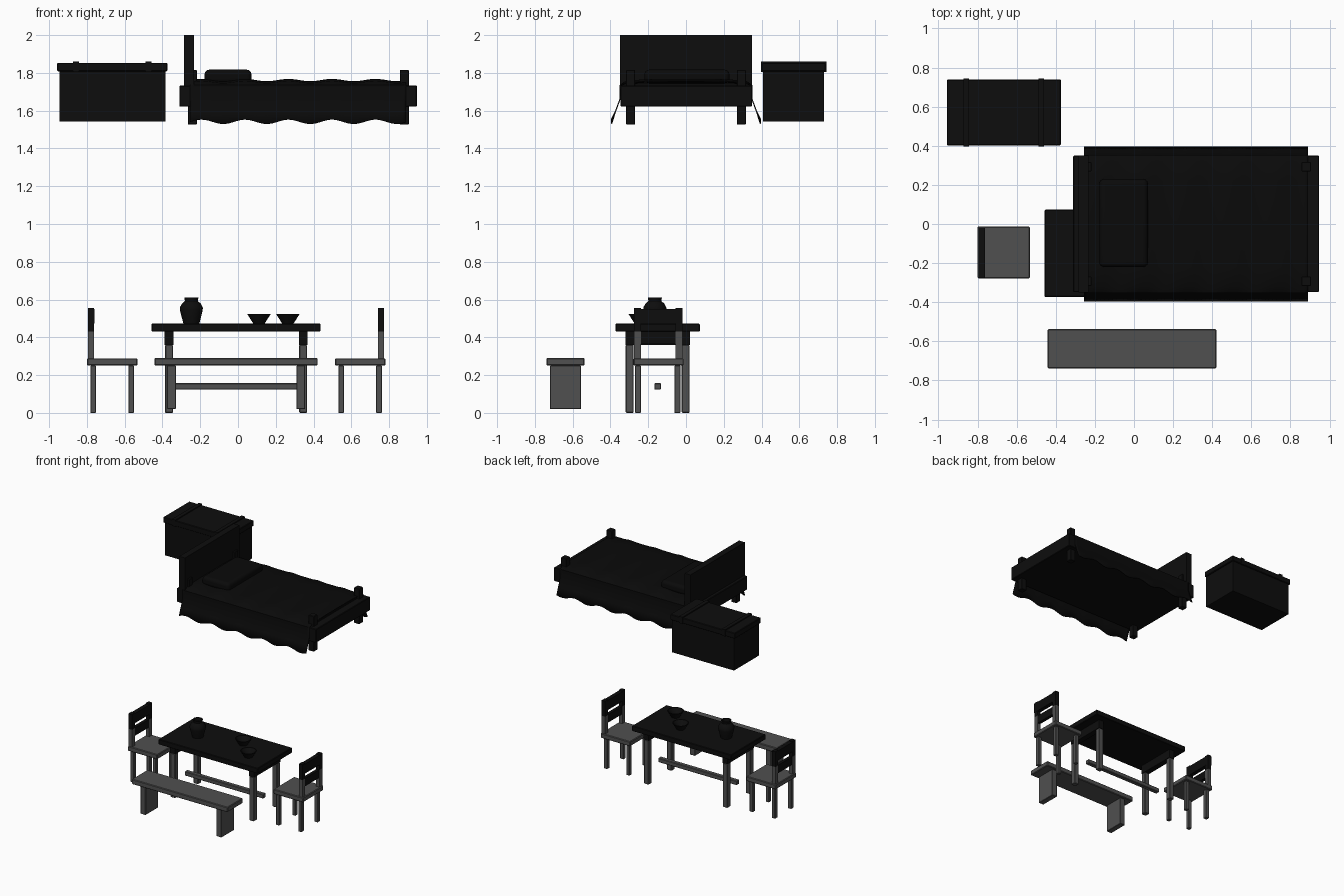
import bpy
import math

if "Cube" in bpy.data.objects:
    bpy.data.objects.remove(bpy.data.objects["Cube"])


def material(name, value):
    m = bpy.data.materials.new(name)
    color = (value, value, value, 1)
    m.diffuse_color = color
    m.use_nodes = True
    m.node_tree.nodes["Principled BSDF"].inputs["Base Color"].default_value = color
    return m


dark = material("dark stained wood", 0.004)
cloth = material("black cloth", 0.003)
grey = material("grey wood", 0.08)


def make(name, verts, faces, mat):
    mesh = bpy.data.meshes.new(name)
    mesh.from_pydata(verts, [], faces)
    mesh.materials.append(mat)
    mesh.update()
    ob = bpy.data.objects.new(name, mesh)
    bpy.context.collection.objects.link(ob)
    return ob


def smooth(ob):
    bpy.ops.object.select_all(action="DESELECT")
    ob.select_set(True)
    bpy.context.view_layer.objects.active = ob
    bpy.ops.object.shade_smooth_by_angle(angle=math.radians(40))


def box(name, xs, ys, zs, mat, bevel=0.0, segments=1):
    """Box given by its extent on each axis."""
    (x0, x1), (y0, y1), (z0, z1) = sorted(xs), sorted(ys), sorted(zs)
    bottom = [(x0, y0), (x1, y0), (x1, y1), (x0, y1)]
    verts = [(x, y, z) for z in (z0, z1) for x, y in bottom]
    faces = [(3, 2, 1, 0), (4, 5, 6, 7)]
    faces += [(i, (i + 1) % 4, (i + 1) % 4 + 4, i + 4) for i in range(4)]
    ob = make(name, verts, faces, mat)
    if bevel:
        mod = ob.modifiers.new("Bevel", "BEVEL")
        mod.width = bevel
        mod.segments = segments
    return ob


def lathe(name, center, profile, mat, sides=20):
    """Revolve (radius, height) points; both ends are capped."""
    cx, cy, cz = center
    verts, faces = [], []
    for r, h in profile:
        for i in range(sides):
            a = 2 * math.pi * i / sides
            verts.append((cx + r * math.cos(a), cy + r * math.sin(a), cz + h))
    for k in range(len(profile) - 1):
        for i in range(sides):
            j = (i + 1) % sides
            faces.append((k * sides + i, k * sides + j, (k + 1) * sides + j, (k + 1) * sides + i))
    last = (len(profile) - 1) * sides
    faces.append(tuple(reversed(range(sides))))
    faces.append(tuple(range(last, last + sides)))
    smooth(make(name, verts, faces, mat))


def around(c, half):
    return (c - half, c + half)


# Dining set is symmetric about this centre
CX, CY = -0.01, -0.15
TOP = 0.473

# Table
box("table_top", around(CX, 0.447), around(CY, 0.223), (0.43, TOP), dark, 0.004)
for sx in (-1, 1):
    x = CX + sx * 0.355
    box("table_crossbeam", around(x, 0.023), around(CY, 0.17), (0.36, 0.43), dark)
    for sy in (-1, 1):
        box("table_leg", around(x, 0.021), around(CY + sy * 0.148, 0.021), (0, 0.36), grey, 0.004)
box("table_stretcher", around(CX, 0.355), around(CY, 0.018), (0.123, 0.157), grey, 0.004)

# Vase and bowls
lathe("vase", (-0.247, -0.165, TOP),
      [(0.042, 0), (0.05, 0.03), (0.06, 0.07), (0.061, 0.085), (0.05, 0.105),
       (0.034, 0.12), (0.038, 0.139), (0.03, 0.139), (0.027, 0.115)], dark)
for x, y in ((0.111, -0.09), (0.264, -0.242)):
    lathe("bowl", (x, y, TOP),
          [(0.03, 0), (0.046, 0.025), (0.062, 0.05), (0.055, 0.05), (0.025, 0.012)], dark)

# Chairs, facing each other across the table
for s in (-1, 1):
    def cx(a, b):
        return (CX + s * a, CX + s * b)
    box("chair_seat", cx(0.523, 0.79), around(-0.145, 0.133), (0.25, 0.289), grey, 0.005)
    for sy in (-1, 1):
        y = -0.15 + sy * 0.104
        box("chair_front_leg", cx(0.541, 0.571), around(y, 0.016), (0, 0.25), grey, 0.003)
        box("chair_rear_leg", cx(0.741, 0.772), around(y, 0.016), (0, 0.25), grey, 0.003)
        y = -0.147 + sy * 0.11
        box("chair_back_post", cx(0.752, 0.783), around(y, 0.018), (0.289, 0.43), grey)
        box("chair_post_top", cx(0.752, 0.783), around(y, 0.018), (0.43, 0.556), dark)
    box("chair_top_slat", cx(0.751, 0.784), around(-0.147, 0.129), (0.472, 0.55), dark)
    box("chair_lower_slat", cx(0.755, 0.78), around(-0.147, 0.11), (0.365, 0.43), dark)

# Bench
box("bench_seat", around(CX, 0.432), around(-0.638, 0.1), (0.25, 0.291), grey, 0.005)
for s in (-1, 1):
    box("bench_leg", around(CX + s * 0.342, 0.023), around(-0.638, 0.082), (0.02, 0.25), grey, 0.003)

# Chest with lid and raised straps
box("chest_body", (-0.944, -0.384), (0.408, 0.73), (1.543, 1.81), dark)
box("chest_lid", (-0.957, -0.374), (0.402, 0.739), (1.808, 1.853), dark, 0.004)
for x in (-0.858, -0.474):
    box("chest_strap", around(x, 0.015), (0.397, 0.743), (1.806, 1.861), dark)

# Bed frame, headboard and posts
box("bed_frame", (-0.311, 0.947), (-0.348, 0.35), (1.622, 1.733), dark, 0.004)
box("headboard", (-0.285, -0.233), (-0.35, 0.35), (1.73, 2.0), dark)
for x in (-0.242, 0.881):
    for s in (-1, 1):
        box("bed_post", around(x, 0.024), around(s * 0.293, 0.024), (1.527, 1.815), dark, 0.003)

# Blanket: rippled top draped over the rails with a flared, scalloped hem
half = [(0.397, 1.543), (0.375, 1.60), (0.353, 1.66), (0.352, 1.735), (0.32, 1.752), (0.22, 1.76), (0.08, 1.762)]
section = [(-y, z) for y, z in half] + [(y, z) for y, z in reversed(half)]
STEPS, COLS = 60, len(section)
verts, faces = [], []
for i in range(STEPS + 1):
    x = -0.255 + 1.145 * i / STEPS
    wave = math.sin(2 * math.pi * (x + 0.02) / 0.23)
    for k, (y, z) in enumerate(section):
        hem = k in (0, COLS - 1)
        ripple = 0.012 if hem else (0.006 if z > 1.74 else 0)
        verts.append((x, y, z + ripple * wave))
for i in range(STEPS):
    for k in range(COLS - 1):
        a = i * COLS + k
        faces.append((a, a + COLS, a + COLS + 1, a + 1))
blanket = make("blanket", verts, faces, cloth)
smooth(blanket)
mod = blanket.modifiers.new("Thickness", "SOLIDIFY")
mod.thickness = 0.006

# Mattress and pillow
box("mattress", (-0.23, 0.885), (-0.315, 0.315), (1.72, 1.745), cloth)
smooth(box("pillow", (-0.177, 0.071), (-0.22, 0.23), (1.745, 1.817), cloth, 0.025, 4))
